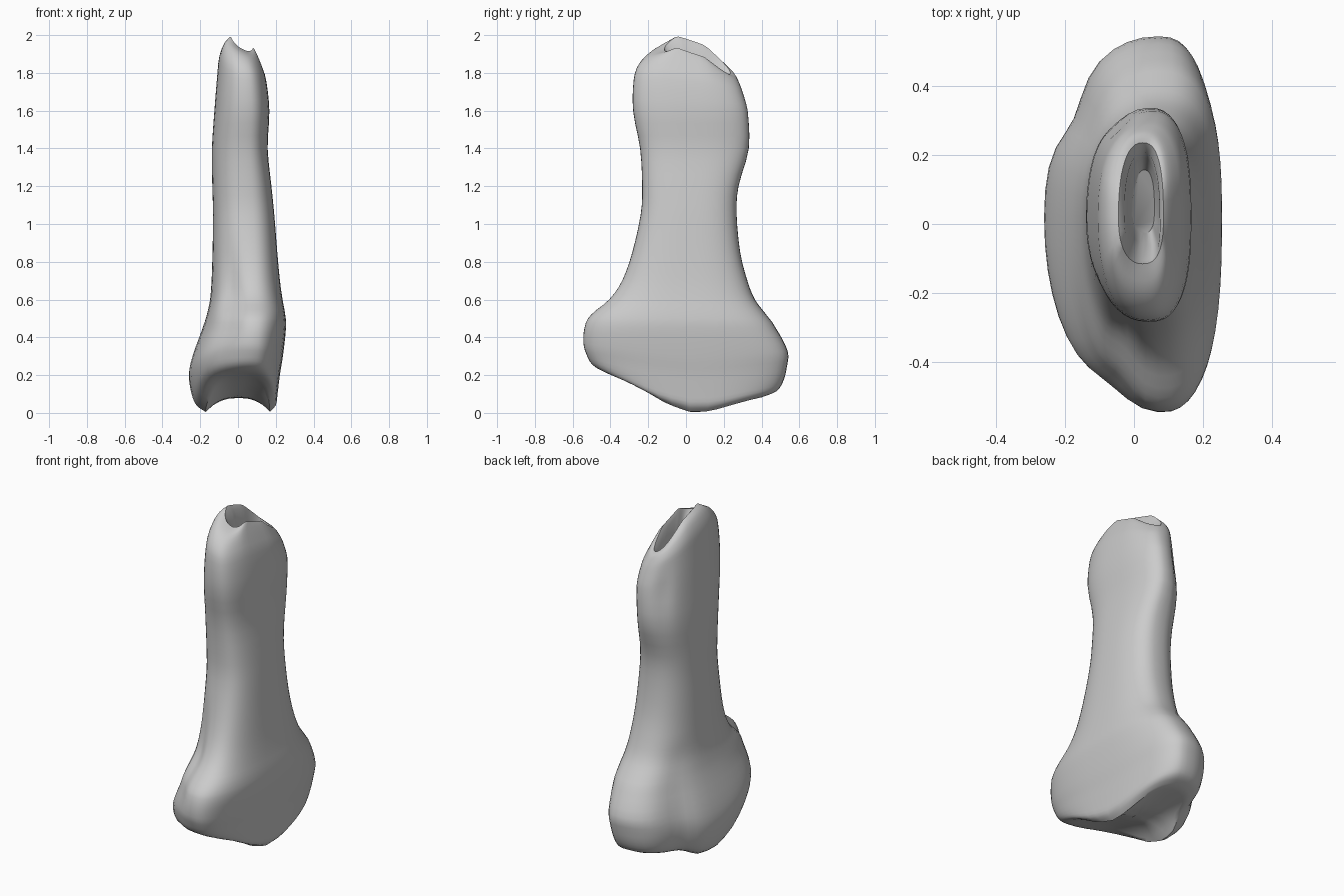
import bpy
import bmesh
import math
import random
from mathutils import Vector

random.seed(4)
SIDES = 48
FLARE_Z, CROWN_Z, TOP_Z = 0.45, 1.6, 2.0

# Bone outline: height, right-hand x, left-hand x, front y, back y, x of the end ridges
SECTIONS = [
    (0, -.172, .168, -.36, .41, .04),
    (.035, -.22, .2, -.44, .48, .05),
    (.1, -.247, .21, -.5, .515, .06),
    (.2, -.26, .222, -.53, .535, .07),
    (.3, -.24, .238, -.545, .538, .07),
    (.45, -.187, .254, -.54, .475, .07),
    (.52, -.165, .25, -.505, .425, .07),
    (.6, -.148, .236, -.41, .365, .07),
    (.7, -.14, .222, -.34, .325, .065),
    (.85, -.135, .208, -.285, .287, .06),
    (1.05, -.132, .192, -.24, .268, .05),
    (1.2, -.136, .177, -.232, .278, .045),
    (1.4, -.138, .157, -.243, .333, .04),
    (1.6, -.125, .166, -.28, .328, .045),
    (1.8, -.11, .15, -.277, .3, .04),
    (1.9, -.1, .125, -.25, .28, .035),
    (1.97, -.075, .1, -.19, .26, .03),
    (2, -.045, .085, -.115, .235, .025),
]

# Shallow dents: angle round the bone, angular width, depth by height
DENTS = [
    (2.5, .25, [(.3, .11), (.7, 0)]),
    (4.26, .27, [(0, .03), (.3, .06), (.5, .09), (.62, .13), (.95, 0)]),
    (2.08, .3, [(1.25, 0), (1.6, .08), (1.9, 0)]),
]


def lookup(points, value):
    """Piecewise linear interpolation through (input, output) points."""
    for (a, va), (b, vb) in zip(points, points[1:]):
        if value <= b:
            t = max(0, (value - a) / (b - a))
            return va + (vb - va) * t
    return points[-1][1]


def joint_height(x, y):
    """Saddle underneath: convex front to back, hollow between the two lips."""
    ridge = lookup([(-.4, .18), (-.25, .12), (-.1, .045), (.02, .006),
                    (.12, .006), (.25, .035), (.42, .07)], y)
    depth = lookup([(-.4, .035), (-.1, .08), (.1, .075), (.4, .02)], y)
    return ridge + depth * max(0, 1 - abs(x / .168) ** 2.6)


def crown_height(x, y):
    """Broken top, sloping down to the back and to the left side."""
    return lookup([(-.12, 1.955), (-.05, 1.995), (.1, 1.945),
                   (.25, 1.82)], y) - .5 * (x + .04)


def signed_power(value, power):
    return math.copysign(abs(value) ** power, value)


def section_point(section, angle):
    """Rounded outline, boxier on the left side, with the dents pressed in."""
    z, right, left, front, back, ridge = section
    c, s = math.cos(angle), math.sin(angle)
    power = .76 if c > 0 else lookup([(.4, .94), (.9, .85)], z)
    x = ridge + (left - ridge if c > 0 else ridge - right) * signed_power(c, power)
    y = .02 + (back - .02 if s > 0 else .02 - front) * signed_power(s, power)
    size = 1
    for middle, width, depths in DENTS:
        size -= lookup(depths, z) * math.exp(-((angle - middle) / width) ** 2)
    return Vector((x * size, y * size, z))


def smooth_sections(steps=3):
    """Catmull-Rom blend between neighbouring outline sections."""
    result = []
    last = len(SECTIONS) - 1
    for i in range(last):
        rows = [SECTIONS[max(0, min(last, i + k))] for k in (-1, 0, 1, 2)]
        for step in range(steps):
            t = step / steps
            result.append([
                .5 * (2 * b + (c - a) * t + (2 * a - 5 * b + 4 * c - d) * t * t
                      + (3 * b - a - 3 * c + d) * t ** 3)
                for a, b, c, d in zip(*rows)])
    return result + [SECTIONS[-1]]


def build_ring(bm, section):
    ring = []
    for k in range(SIDES):
        angle = math.tau * k / SIDES
        p = section_point(section, angle)
        if p.z < FLARE_Z:
            low = section_point(SECTIONS[0], angle)
            base = joint_height(low.x, low.y)
            p.z = base + p.z / FLARE_Z * (FLARE_Z - base)
        elif p.z > CROWN_Z:
            rim = section_point(SECTIONS[-1], angle)
            t = (p.z - CROWN_Z) / (TOP_Z - CROWN_Z)
            p.z = CROWN_Z + t * (crown_height(rim.x, rim.y) - CROWN_Z)
        ring.append(bm.verts.new(p))
    return ring


def bridge(bm, lower, upper):
    for k in range(SIDES):
        n = (k + 1) % SIDES
        bm.faces.new((lower[k], lower[n], upper[n], upper[k]))


bone_colour = bpy.data.materials.new("bone_grey")
bone_colour.use_nodes = True
colour = (.6, .6, .6, 1)
bone_colour.diffuse_color = colour
bone_colour.node_tree.nodes["Principled BSDF"].inputs["Base Color"].default_value = colour

cube = bpy.data.objects.get("Cube")
if cube:
    bpy.data.objects.remove(cube, do_unlink=True)

# Shaft with its flared lower end
bm = bmesh.new()
rings = [build_ring(bm, s) for s in smooth_sections()]
for lower, upper in zip(rings, rings[1:]):
    bridge(bm, lower, upper)

# Hollow joint surface underneath
outer = rings[0]
centre = Vector((0, .03, 0))
for scale in (.92, .8, .65, .48, .3, .12):
    inner = []
    for v in rings[0]:
        p = centre.lerp(Vector((v.co.x, v.co.y, 0)), scale)
        p.z = joint_height(p.x, p.y)
        inner.append(bm.verts.new(p))
    bridge(bm, inner, outer)
    outer = inner
bm.faces.new(outer[::-1])

# Ragged hole in the broken top, chipped in facets a few vertices wide
outer = rings[-1]
centre = Vector((.03, .07, 0))
chip = 6
for scale, drop in ((.88, .03), (.75, .1), (.5, .18)):
    chips = [random.uniform(.85, 1.1) for _ in range(SIDES // chip)]
    inner = []
    for k, v in enumerate(rings[-1]):
        i, t = k // chip, k % chip / chip
        rough = chips[i] * (1 - t) + chips[(i + 1) % len(chips)] * t
        p = centre.lerp(Vector((v.co.x, v.co.y, 0)), scale * rough)
        p.z = v.co.z - drop * rough
        inner.append(bm.verts.new(p))
    bridge(bm, outer, inner)
    outer = inner
bm.faces.new(outer)

bmesh.ops.recalc_face_normals(bm, faces=bm.faces[:])
mesh = bpy.data.meshes.new("bone")
bm.to_mesh(mesh)
bm.free()
mesh.materials.append(bone_colour)
bone = bpy.data.objects.new("bone", mesh)
bpy.context.collection.objects.link(bone)
bpy.context.view_layer.objects.active = bone
bone.select_set(True)
bpy.ops.object.shade_smooth_by_angle(angle=math.radians(45))
